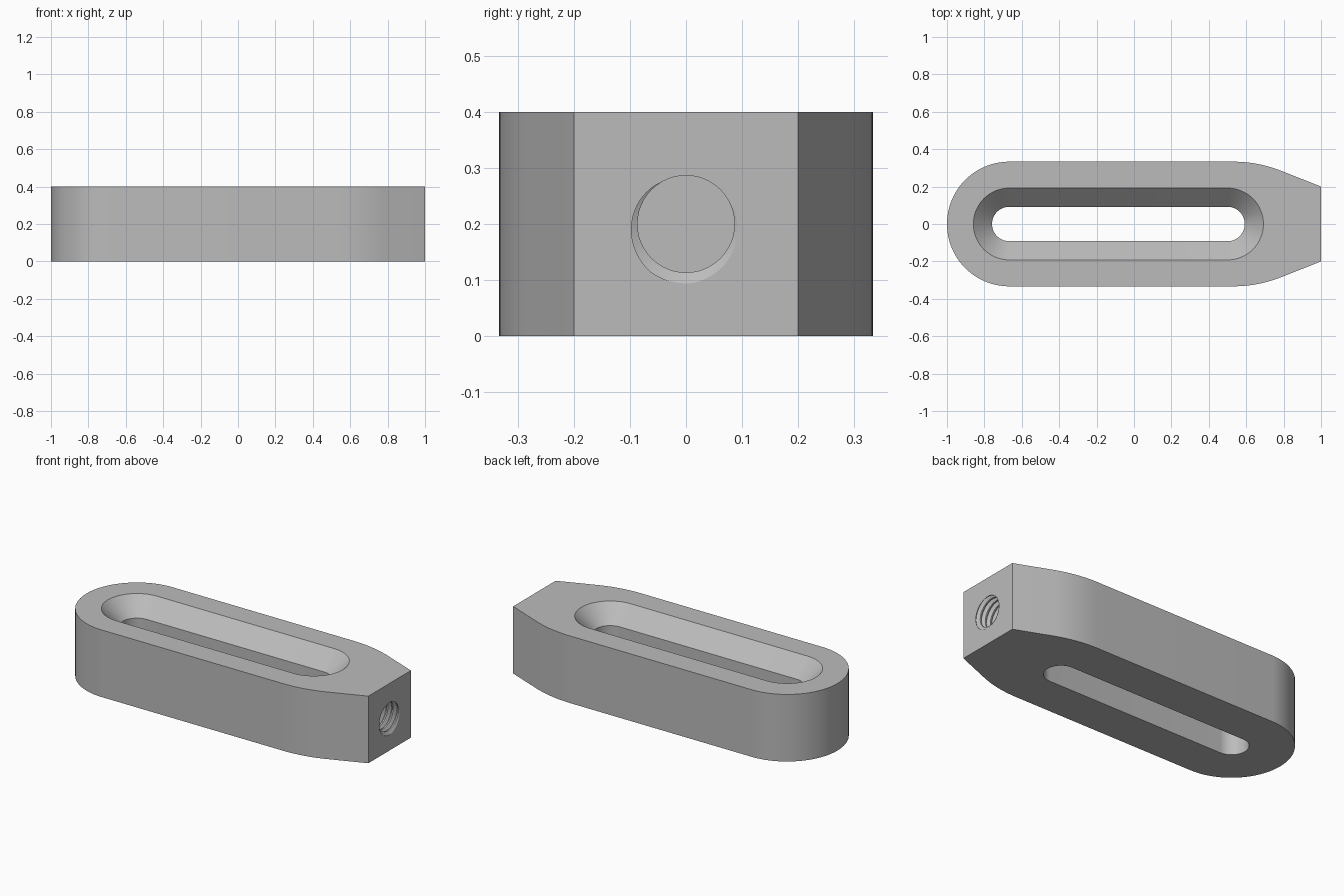
import bpy, bmesh, math

cube = bpy.data.objects.get("Cube")
if cube:
    bpy.data.objects.remove(cube, do_unlink=True)

HEIGHT = 0.4
HALF_WIDTH = 1 / 3
PITCH = 0.0346

steel = bpy.data.materials.new("steel_grey")
steel.use_nodes = True
colour = (0.5, 0.5, 0.5, 1)
steel.diffuse_color = colour
steel.node_tree.nodes["Principled BSDF"].inputs["Base Color"].default_value = colour


def arc(cx, cy, r, start, end, n):
    angles = [math.radians(start + (end - start) * i / n) for i in range(n + 1)]
    return [(cx + r * math.cos(a), cy + r * math.sin(a)) for a in angles]


def finish(bm, name):
    bmesh.ops.recalc_face_normals(bm, faces=bm.faces)
    mesh = bpy.data.meshes.new(name)
    bm.to_mesh(mesh)
    bm.free()
    mesh.materials.append(steel)
    obj = bpy.data.objects.new(name, mesh)
    bpy.context.collection.objects.link(obj)
    return obj


def loft(name, levels):
    """Closed solid from (z, outline) levels of equal point count."""
    bm = bmesh.new()
    rings = [[bm.verts.new((x, y, z)) for x, y in pts] for z, pts in levels]
    n = len(rings[0])
    for low, high in zip(rings, rings[1:]):
        for i in range(n):
            j = (i + 1) % n
            bm.faces.new((low[i], low[j], high[j], high[i]))
    bm.faces.new(rings[0])
    bm.faces.new(rings[-1])
    return finish(bm, name)


def stadium(r):
    return arc(-0.667, 0, r, 90, 270, 32) + arc(0.5, 0, r, -90, 90, 32)


def thread_cutter(name, floor_x, mouth_x, minor, major, segments=48):
    """Helical tapped-hole solid along x, trimmed flat at both ends."""
    profile = [(-1 / 16, major), (1 / 16, major), (3 / 8, minor), (5 / 8, minor)]
    turns = int((mouth_x - floor_x) / PITCH) + 6
    start = 1 + PITCH * (4 - turns)
    groove_angle = math.radians(255)
    bm = bmesh.new()
    columns = []
    for j in range(segments):
        a = groove_angle + math.tau * j / segments
        columns.append([
            bm.verts.new((start + PITCH * (t + turn + j / segments),
                          r * math.cos(a), HEIGHT / 2 + r * math.sin(a)))
            for turn in range(turns) for t, r in profile])
    for j in range(segments):
        # The last column joins the first one a full turn further on
        shift = len(profile) if j == segments - 1 else 0
        here, there = columns[j], columns[(j + 1) % segments]
        for k in range(len(here) - 1 - shift):
            bm.faces.new((here[k], here[k + 1],
                          there[k + 1 + shift], there[k + shift]))
    for x, side in ((floor_x, -1), (mouth_x, 1)):
        bmesh.ops.bisect_plane(bm, geom=bm.verts[:] + bm.edges[:] + bm.faces[:],
                               plane_co=(x, 0, 0), plane_no=(side, 0, 0),
                               clear_outer=True)
    rim = [e for e in bm.edges if e.is_boundary]
    bmesh.ops.holes_fill(bm, edges=rim, sides=0)
    return finish(bm, name)


# Bar: round tail, straight sides, blended taper to a square nose
blend = arc(0.53, HALF_WIDTH - 0.7, 0.7, 90, 69.5, 8)
upper = blend + [(1, 0.2)]
lower = [(x, -y) for x, y in reversed(upper)]
tail = arc(-1 + HALF_WIDTH, 0, HALF_WIDTH, -90, -270, 48)
outline = upper + lower + tail
bar = loft("slotted_bar", [(0, outline), (HEIGHT, outline)])

# Countersunk slot and tapped nose hole
slot = loft("slot_cutter", [(-0.1, stadium(0.092)), (0.3, stadium(0.092)),
                            (0.4, stadium(0.192)), (0.45, stadium(0.242))])
hole = thread_cutter("threaded_hole_cutter", 0.69, 1.04, 0.0865, 0.106)

bpy.context.view_layer.objects.active = bar
for cutter in (slot, hole):
    cutter.hide_render = True
    mod = bar.modifiers.new(cutter.name, 'BOOLEAN')
    mod.operation = 'DIFFERENCE'
    mod.solver = 'EXACT'
    mod.object = cutter
    bpy.ops.object.modifier_apply(modifier=mod.name)
    bpy.data.objects.remove(cutter, do_unlink=True)

# Smooth curved walls, crisp rims
bpy.ops.object.select_all(action='DESELECT')
bar.select_set(True)
bpy.ops.object.shade_smooth_by_angle(angle=math.radians(25))
